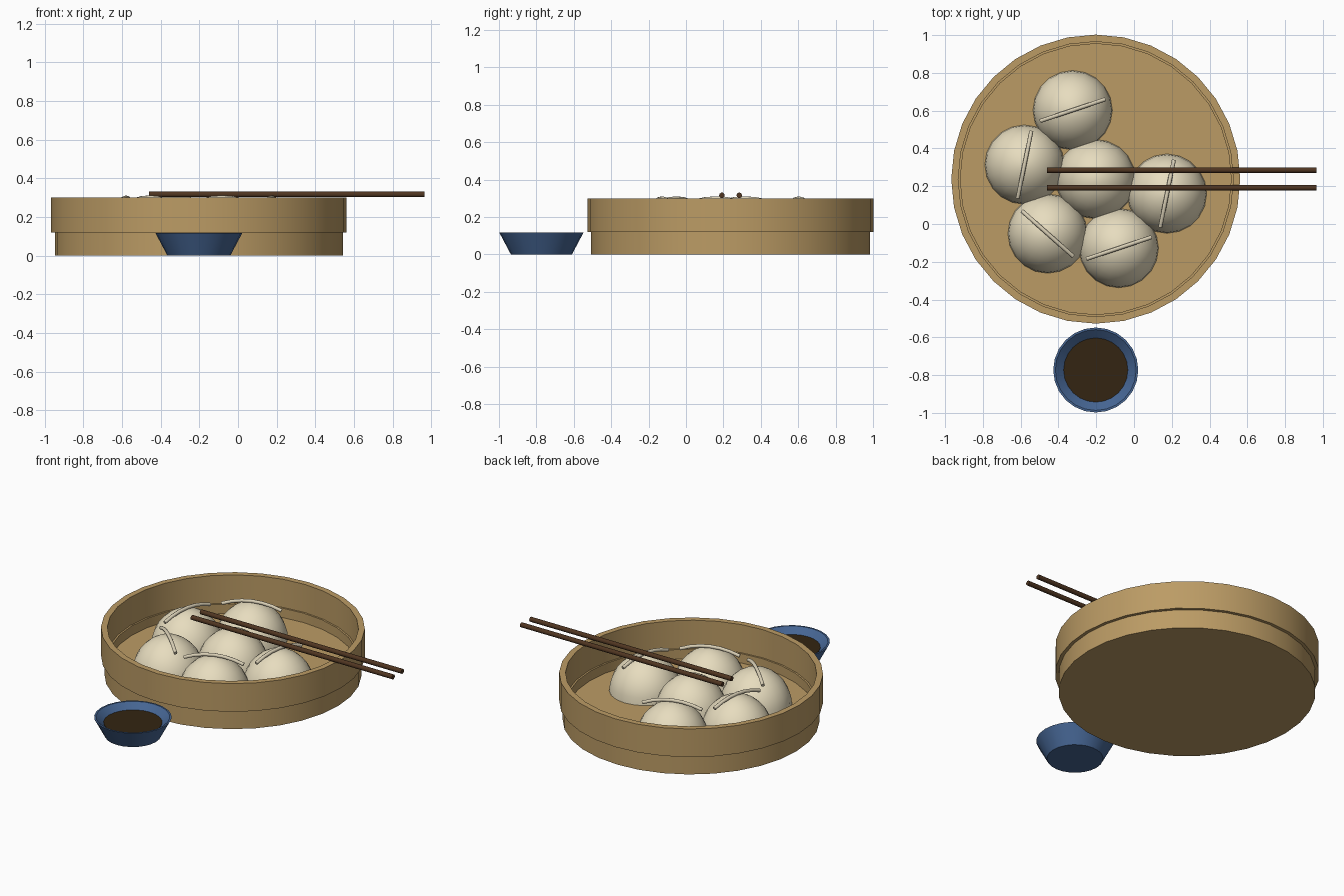
import bpy, bmesh, math
from mathutils import Vector

if "Cube" in bpy.data.objects:
    bpy.data.objects.remove(bpy.data.objects["Cube"])


def material(name, rgb):
    m = bpy.data.materials.new(name)
    m.diffuse_color = (*rgb, 1)
    m.use_nodes = True
    m.node_tree.nodes["Principled BSDF"].inputs["Base Color"].default_value = m.diffuse_color
    return m


BAMBOO = material("bamboo", (0.50, 0.33, 0.13))
DOUGH = material("dough", (0.80, 0.72, 0.52))
PLEAT = material("pleat dough", (0.70, 0.63, 0.47))
BLUE = material("blue glaze", (0.06, 0.13, 0.29))
SAUCE = material("dark sauce", (0.033, 0.018, 0.006))
WOOD = material("dark wood", (0.08, 0.036, 0.015))


def finish(name, bm, mat, loc=(0, 0, 0), angle=35):
    bmesh.ops.recalc_face_normals(bm, faces=bm.faces[:])
    me = bpy.data.meshes.new(name)
    bm.to_mesh(me)
    bm.free()
    me.materials.append(mat)
    ob = bpy.data.objects.new(name, me)
    ob.location = loc
    bpy.context.collection.objects.link(ob)
    bpy.ops.object.select_all(action='DESELECT')
    ob.select_set(True)
    bpy.context.view_layer.objects.active = ob
    bpy.ops.object.shade_smooth_by_angle(angle=math.radians(angle))
    return ob


def lathe(name, profile, sides, mat, loc, angle=35):
    """Revolve (radius, height) points around z; radius 0 becomes a pole."""
    bm = bmesh.new()
    rings = []
    for r, z in profile:
        if r == 0:
            rings.append([bm.verts.new((0, 0, z))] * sides)
        else:
            rings.append([bm.verts.new((r * math.cos(t), r * math.sin(t), z))
                          for t in (2 * math.pi * i / sides for i in range(sides))])
    for a, b in zip(rings, rings[1:]):
        for i in range(sides):
            j = (i + 1) % sides
            quad = list(dict.fromkeys((a[i], a[j], b[j], b[i])))
            bm.faces.new(quad)
    return finish(name, bm, mat, loc, angle)


def tube(name, points, radius, sides, mat):
    """Round bar along a path lying in one vertical plane."""
    bm = bmesh.new()
    side = (points[-1] - points[0]).cross(Vector((0, 0, 1))).normalized()
    rings = []
    for k, p in enumerate(points):
        d = (points[min(k + 1, len(points) - 1)] - points[max(k - 1, 0)]).normalized()
        up = side.cross(d)
        rings.append([bm.verts.new(p + radius * (math.cos(t) * side + math.sin(t) * up))
                      for t in (2 * math.pi * i / sides for i in range(sides))])
    for a, b in zip(rings, rings[1:]):
        for i in range(sides):
            j = (i + 1) % sides
            bm.faces.new((a[i], a[j], b[j], b[i]))
    bm.faces.new(rings[0])
    bm.faces.new(rings[-1])
    return finish(name, bm, mat, angle=50)


CX, CY = -0.2025, 0.2375
FLOOR = 0.06

# Steamer basket: lower drum, wider upper band, inner ledge and floor
lathe("steamer_basket",
      [(0, 0), (0.745, 0), (0.745, 0.12), (0.765, 0.12), (0.765, 0.30),
       (0.728, 0.30), (0.728, 0.12), (0.717, 0.12), (0.717, FLOOR), (0, FLOOR)],
      32, BAMBOO, (CX, CY, 0))

# Dumplings: one in the middle and five of six places around it
R, H, STEPS = 0.21, 0.23, 8
dome = [(0, 0)]
for k in range(STEPS):
    t = 0.5 * math.pi * k / STEPS
    dome.append((R * math.cos(t) ** 1.1, H * math.sin(t)))
dome.append((0, H))
lathe("dumpling_middle", dome, 20, DOUGH, (CX, CY, FLOOR), 60)

for n, deg in enumerate((108.5, 168.5, 228.5, 288.5, 348.5), 1):
    a = math.radians(deg)
    x, y = CX + 0.385 * math.cos(a), CY + 0.385 * math.sin(a)
    lathe(f"dumpling_{n}", dome, 20, DOUGH, (x, y, FLOOR), 60)
    # Arched pleat laid across the top, at right angles to the spoke
    path = [Vector((x - s * math.sin(a), y + s * math.cos(a),
                    0.300 - 0.038 * (s / 0.18) ** 2))
            for s in (-0.18, -0.12, -0.06, 0, 0.06, 0.12, 0.18)]
    tube(f"pleat_{n}", path, 0.011, 8, PLEAT)

# Chopsticks resting on the rim
for n, y in enumerate((0.285, 0.192), 1):
    tube(f"chopstick_{n}", [Vector((-0.46, y, 0.316)), Vector((0.965, y, 0.316))],
         0.015, 10, WOOD)

# Dipping bowl and its sauce
BOWL = (-0.2025, -0.773, 0)
lathe("sauce_bowl",
      [(0, 0), (0.163, 0), (0.225, 0.117), (0.214, 0.117), (0.165, 0.075), (0, 0.075)],
      24, BLUE, BOWL)
lathe("sauce", [(0, 0.076), (0.170, 0.076), (0.170, 0.083), (0, 0.083)], 24, SAUCE, BOWL)
